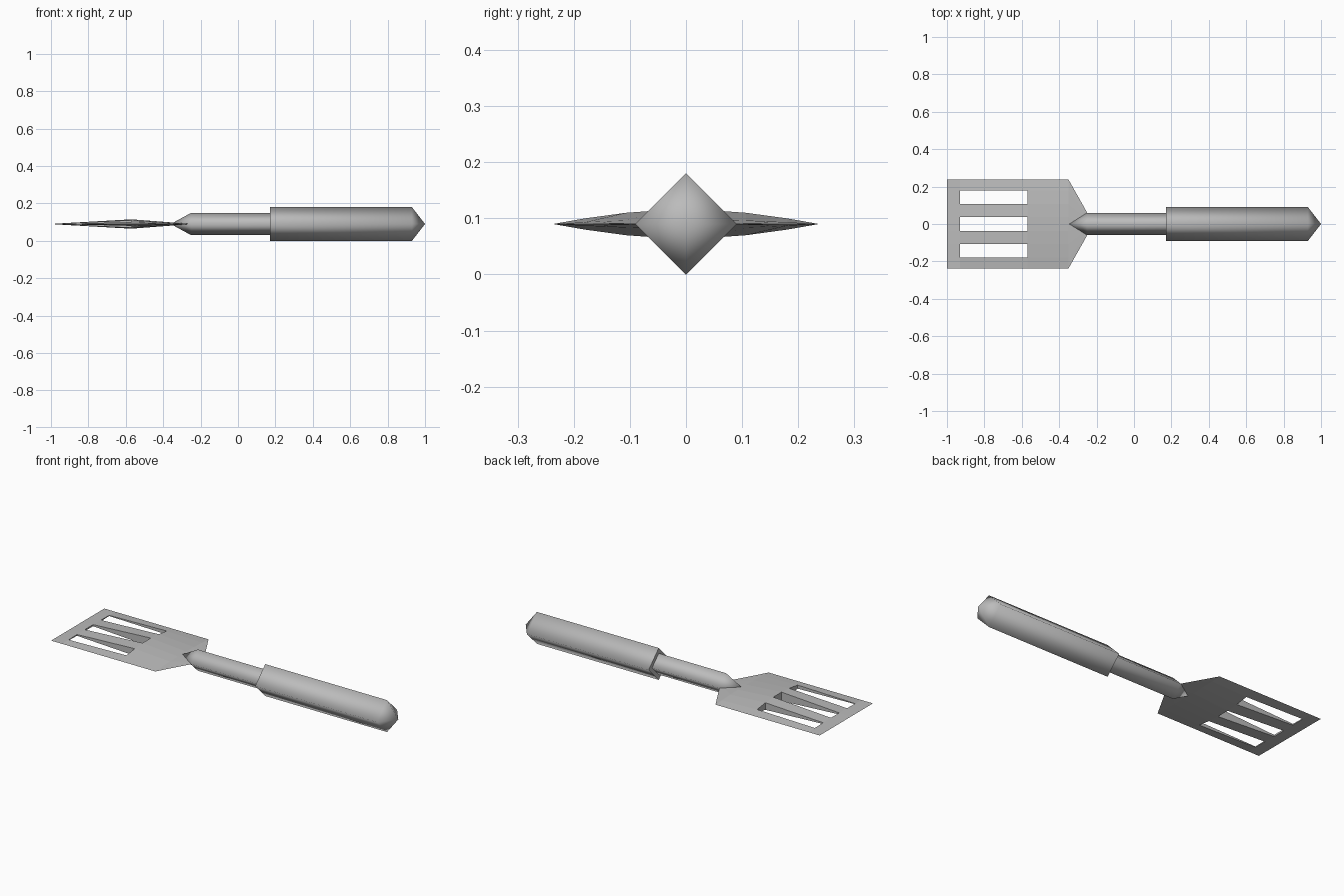
import bpy, bmesh, math

cube = bpy.data.objects.get("Cube")
if cube:
    bpy.data.objects.remove(cube)

AXIS_Z = 0.09

grey = bpy.data.materials.new("brushed grey")
grey.use_nodes = True
grey.diffuse_color = (0.5, 0.5, 0.5, 1)
grey.node_tree.nodes["Principled BSDF"].inputs["Base Color"].default_value = grey.diffuse_color


def finish(bm, name):
    bmesh.ops.remove_doubles(bm, verts=bm.verts, dist=0.0005)
    bmesh.ops.recalc_face_normals(bm, faces=bm.faces)
    mesh = bpy.data.meshes.new(name)
    bm.to_mesh(mesh)
    bm.free()
    mesh.materials.append(grey)
    obj = bpy.data.objects.new(name, mesh)
    bpy.context.collection.objects.link(obj)
    return obj


def diamond_bar(name, profile):
    """Four-sided bar along x from (x, radius) pairs, smooth with a sharp flat end."""
    bm = bmesh.new()
    rings = []
    for x, r in profile:
        rings.append([bm.verts.new((x, r * math.cos(a), AXIS_Z + r * math.sin(a)))
                      for a in (k * math.pi / 2 for k in range(4))])
    for a, b in zip(rings, rings[1:]):
        for k in range(4):
            n = (k + 1) % 4
            bm.faces.new((a[k], a[n], b[n], b[k])).smooth = True
    cap = bm.faces.new(rings[0])
    for edge in cap.edges:
        edge.smooth = False
    return finish(bm, name)


# Grip and shaft
diamond_bar("handle", [(0.17, 0.09), (0.93, 0.09), (1.0, 0)])
diamond_bar("shaft", [(0.2, 0.06), (-0.25, 0.06), (-0.36, 0)])

# Blade: lens-shaped slotted plate, (x, half width, bulge) by (y fraction, bulge)
stations = [(-1, 0.237, 0), (-0.93, 0.237, 0.18), (-0.57, 0.237, 1),
            (-0.35, 0.237, 0.32), (-0.25, 0.06, 0)]
half = [(1, 0), (0.76, 0.010), (0.45, 0.020), (0.155, 0.025)]
columns = half + [(-y, h) for y, h in reversed(half)]

bm = bmesh.new()
sides = {s: [[bm.verts.new((x, w * y, AXIS_Z + s * f * h)) for y, h in columns]
             for x, w, f in stations] for s in (1, -1)}
for i in range(len(stations) - 1):
    for j in range(len(columns) - 1):
        cell = [(i, j), (i + 1, j), (i + 1, j + 1), (i, j + 1)]
        top, low = ([sides[s][a][b] for a, b in cell] for s in (1, -1))
        if i == 1 and j % 2 == 1:
            # Slot walls
            for k in range(4):
                n = (k + 1) % 4
                bm.faces.new((top[k], top[n], low[n], low[k]))
        else:
            bm.faces.new(top)
            bm.faces.new(low[::-1])
finish(bm, "blade")
